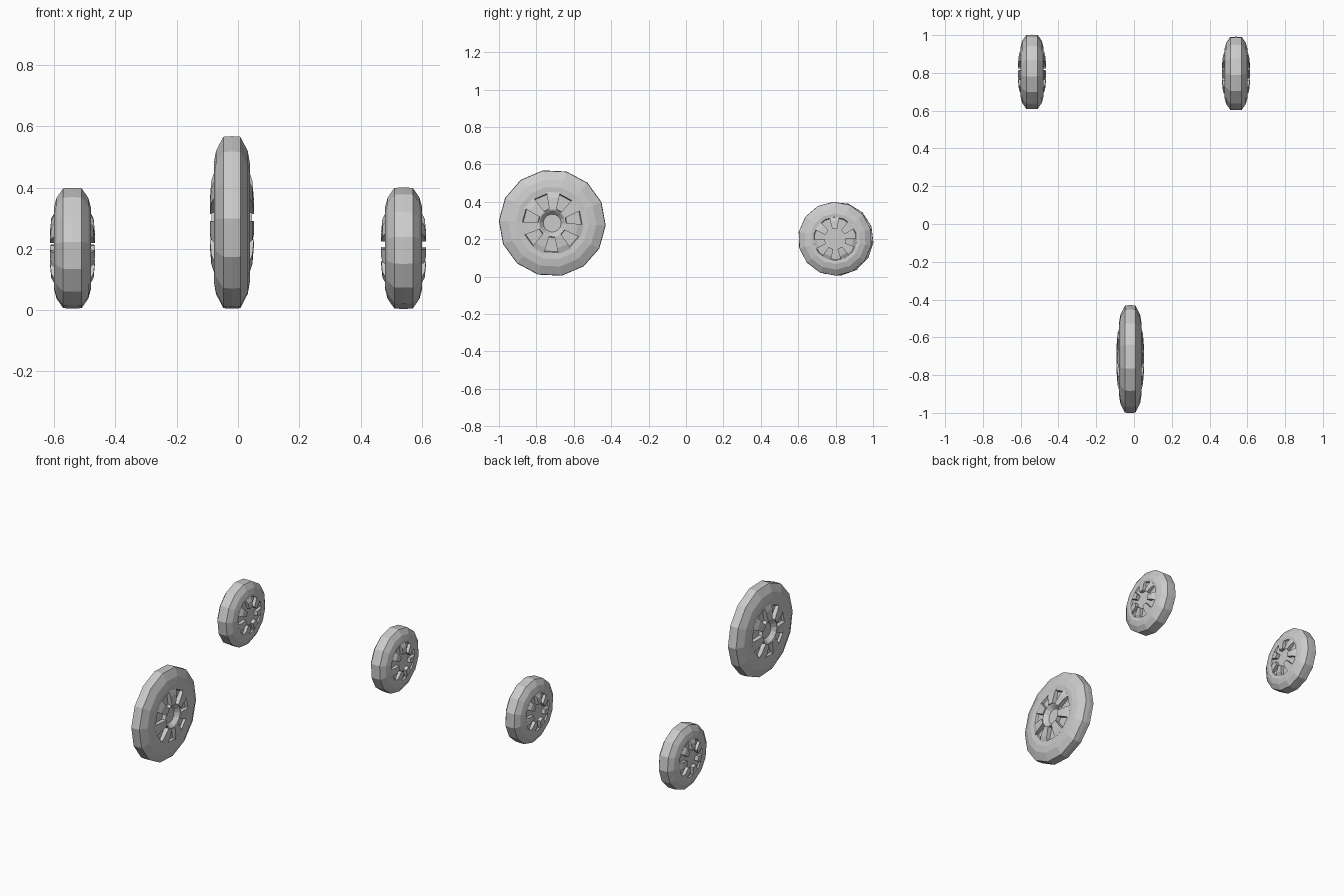
import bpy, bmesh
from math import sin, cos, tau, radians

if "Cube" in bpy.data.objects:
    bpy.data.objects.remove(bpy.data.objects["Cube"])


def make_object(name, bm, loc):
    bmesh.ops.recalc_face_normals(bm, faces=bm.faces)
    me = bpy.data.meshes.new(name)
    bm.to_mesh(me)
    bm.free()
    ob = bpy.data.objects.new(name, me)
    ob.location = loc
    bpy.context.collection.objects.link(ob)
    return ob


def lathe(name, profile, loc, sides, phase):
    """Spin (x, radius) points around the x axis and cap both ends."""
    bm = bmesh.new()
    rings = []
    for x, r in profile:
        rings.append([bm.verts.new((x, r * cos(phase + tau * i / sides),
                                    r * sin(phase + tau * i / sides)))
                      for i in range(sides)])
    for a, b in zip(rings, rings[1:]):
        for i in range(sides):
            j = (i + 1) % sides
            bm.faces.new((a[i], a[j], b[j], b[i]))
    bm.faces.new(rings[0])
    bm.faces.new(rings[-1])
    return make_object(name, bm, loc)


def spokes(name, path, base, loc, phase, count=7):
    """Raised wedge spokes on both faces; path holds (x, radius, half width)."""
    bm = bmesh.new()
    for side in (-1, 1):
        for k in range(count):
            a = phase + tau * k / count
            rows = []
            for x, r, w in path:
                rows.append([bm.verts.new((side * px,
                                           r * cos(a) - s * w * sin(a),
                                           r * sin(a) + s * w * cos(a)))
                             for px, s in ((base, -1), (x, -1), (x, 1), (base, 1))])
            for p, q in zip(rows, rows[1:]):
                for i in range(4):
                    j = (i + 1) % 4
                    bm.faces.new((p[i], p[j], q[j], q[i]))
            bm.faces.new(rows[0])
            bm.faces.new(rows[-1])
    return make_object(name, bm, loc)


def both_sides(half):
    """Mirror a half profile (tread to hub) into a full hub-to-hub profile."""
    return [(-x, r) for x, r in reversed(half)] + half[1:]


# Large front wheel with dished hub
front = (-0.02, -0.715, 0.286)
half = [(0, 0.286), (0.028, 0.284), (0.052, 0.236), (0.059, 0.195), (0.056, 0.16),
        (0.042, 0.155), (0.042, 0.078), (0.066, 0.075), (0.063, 0.068), (0.04, 0.048)]
lathe("front_wheel", both_sides(half), front, 14, radians(100.3))
spokes("front_spokes", [(0.057, 0.165, 0.036), (0.067, 0.135, 0.031), (0.072, 0.072, 0.019)],
       0.035, front, radians(88))

# Two smaller rear wheels with flat hubs
half = [(0, 0.198), (0.03, 0.197), (0.052, 0.165), (0.06, 0.135), (0.058, 0.116),
        (0.05, 0.112), (0.05, 0.05)]
for label, x, y, turn in (("left", -0.54, 0.805, 97), ("right", 0.54, 0.797, 92)):
    loc = (x, y, 0.202)
    lathe(f"rear_wheel_{label}", both_sides(half), loc, 14, radians(turn))
    spokes(f"rear_spokes_{label}",
           [(0.058, 0.115, 0.025), (0.069, 0.095, 0.022), (0.073, 0.055, 0.014)],
           0.04, loc, radians(turn))
